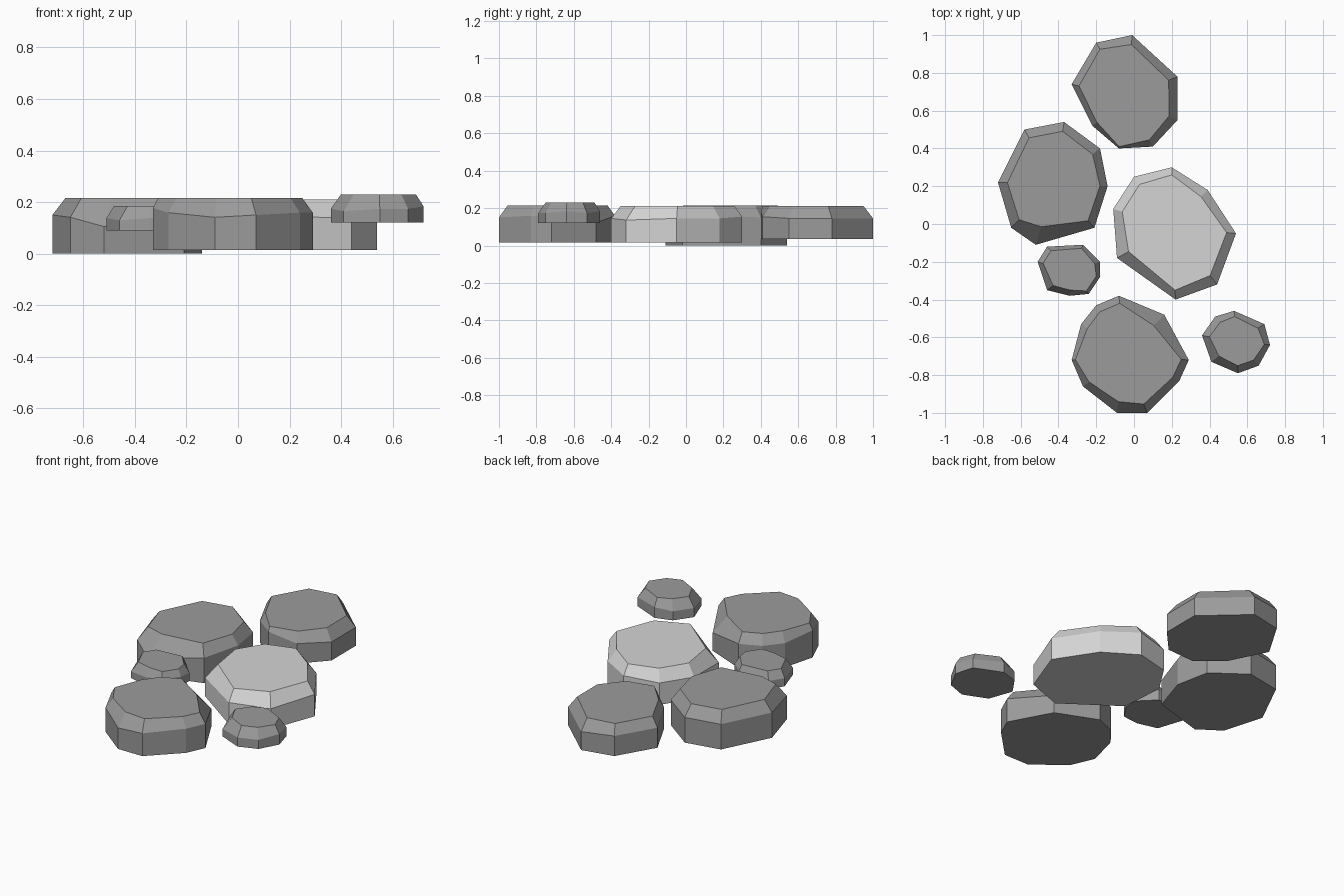
import bpy
import bmesh
from mathutils import Vector

if "Cube" in bpy.data.objects:
    bpy.data.objects.remove(bpy.data.objects["Cube"], do_unlink=True)

UNIT = 0.01  # outlines are given in hundredths


def make_material(name, value):
    material = bpy.data.materials.new(name)
    material.use_nodes = True
    colour = (value, value, value, 1.0)
    material.diffuse_color = colour
    shader = material.node_tree.nodes["Principled BSDF"]
    shader.inputs["Base Color"].default_value = colour
    shader.inputs["Roughness"].default_value = 0.9
    return material


def make_stone(name, material, bottom, top, outline):
    """Flat slab with upright walls and a chamfered rim.

    Each outline corner is x, y and how far the rim is cut back there;
    a wider cut also reaches further down the wall.
    """
    corners = [Vector((x, y, 0)) * UNIT for x, y, cut in outline]
    centre = sum(corners, Vector()) / len(corners)

    bm = bmesh.new()
    base, shoulder, crown = [], [], []
    for corner, (x, y, cut) in zip(corners, outline):
        cut = cut * UNIT
        inward = (centre - corner).normalized() * cut
        drop = 0.02 + 0.9 * cut
        base.append(bm.verts.new(corner + Vector((0, 0, bottom))))
        shoulder.append(bm.verts.new(corner + Vector((0, 0, top - drop))))
        crown.append(bm.verts.new(corner + inward + Vector((0, 0, top))))

    # Underside, walls, chamfer and top
    bm.faces.new(base)
    bm.faces.new(crown)
    for lower, upper in ((base, shoulder), (shoulder, crown)):
        for i in range(len(lower)):
            bm.faces.new((lower[i - 1], lower[i], upper[i], upper[i - 1]))
    bmesh.ops.recalc_face_normals(bm, faces=bm.faces)

    mesh = bpy.data.meshes.new(name)
    bm.to_mesh(mesh)
    bm.free()
    mesh.materials.append(material)
    stone = bpy.data.objects.new(name, mesh)
    bpy.context.collection.objects.link(stone)
    return stone


dark_stone = make_material("dark_grey_stone", 0.33)
light_stone = make_material("light_grey_stone", 0.66)

# Large stones
make_stone("back_stone", dark_stone, 0.035, 0.21, [
    (-1, 100, 5), (-20, 96, 4), (-33, 74, 4), (-22, 52, 3),
    (-8, 40, 1), (10, 41, 4), (23, 55, 5), (23, 78, 5)])

make_stone("right_stone", dark_stone, 0.0, 0.215, [
    (-37, 54, 5), (-58, 50, 5), (-72, 22, 5), (-65, -2, 6),
    (-52, -11, 10), (-21, -2, 5), (-14, 20, 4), (-18, 40, 5)])

make_stone("middle_stone", light_stone, 0.015, 0.21, [
    (20, 30, 4), (0, 25, 5), (-11, 8, 5), (-9, -18, 7),
    (22, -40, 5), (44, -32, 6), (54, -5, 5), (39, 18, 5)])

make_stone("front_stone", dark_stone, 0.015, 0.215, [
    (-8, -38, 4), (-20, -43, 4), (-28, -53, 4), (-33, -72, 2),
    (-27, -86, 4), (-9, -100, 6), (7, -100, 5), (24, -83, 4),
    (29, -72, 4), (16, -48, 8)])

# Small stones
make_stone("small_left_stone", dark_stone, 0.12, 0.23, [
    (53, -46, 3), (43, -49, 4), (36, -59, 4), (41, -73, 5),
    (55, -79, 4), (66, -75, 4), (72, -64, 3), (69, -53, 4)])

make_stone("small_right_stone", dark_stone, 0.09, 0.185, [
    (-27, -11, 2), (-46, -12, 3), (-51, -20, 3), (-46, -35, 4),
    (-34, -38, 3), (-24, -37, 2), (-18, -28, 2), (-18, -20, 3)])
